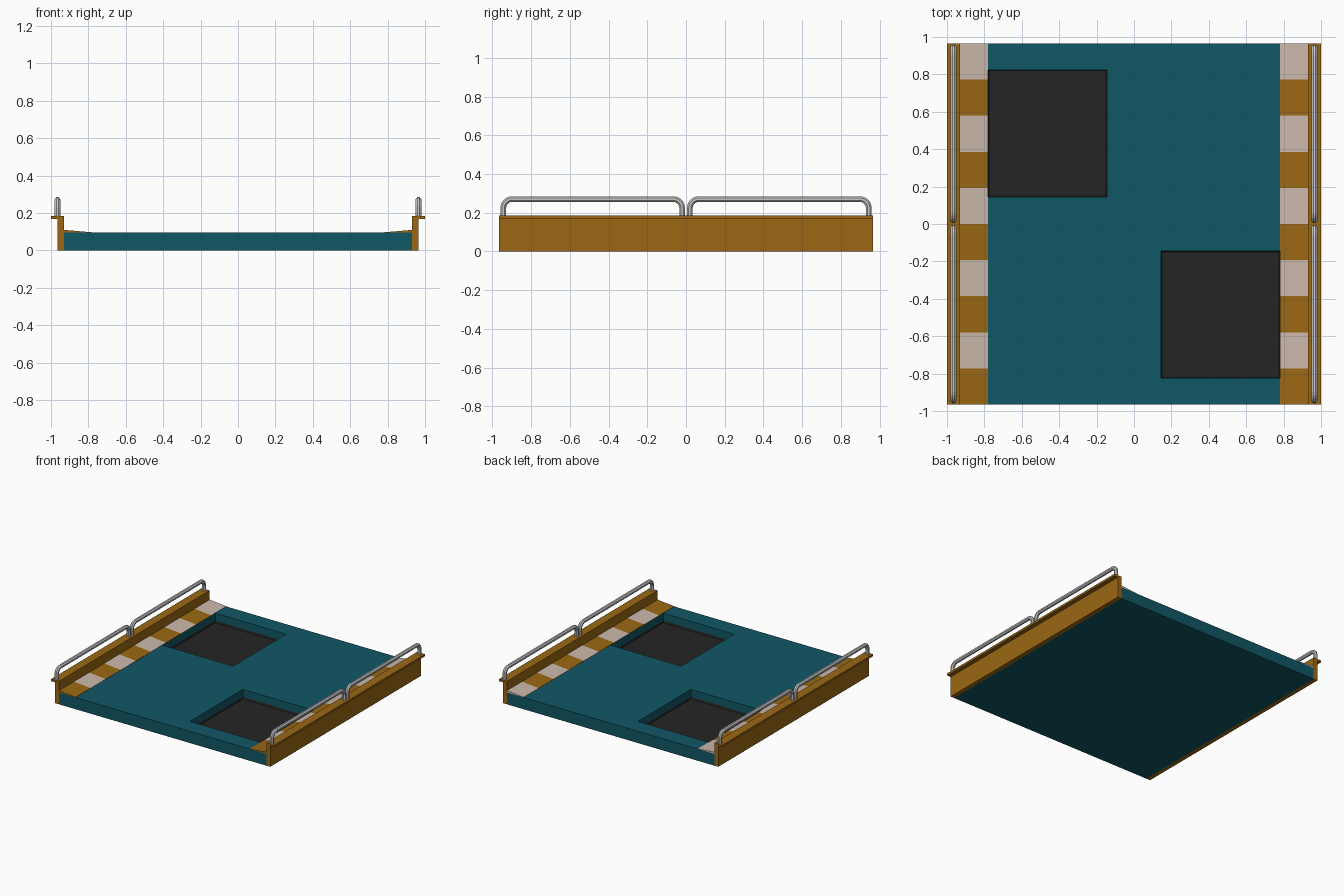
import bpy, bmesh, math

if "Cube" in bpy.data.objects:
    bpy.data.objects.remove(bpy.data.objects["Cube"])

HALF = 0.965      # half length along y
DECK_TOP = 0.095


def material(name, rgb):
    m = bpy.data.materials.new(name)
    m.diffuse_color = (*rgb, 1)
    m.use_nodes = True
    m.node_tree.nodes["Principled BSDF"].inputs["Base Color"].default_value = m.diffuse_color
    return m


TEAL = material("teal_paint", (0.005, 0.095, 0.13))
AMBER = material("amber_paint", (0.33, 0.137, 0.007))
PALE = material("pale_paint", (0.60, 0.48, 0.41))
DARK = material("dark_pad", (0.018, 0.018, 0.018))


def finish(bm, name, mat=None):
    bmesh.ops.recalc_face_normals(bm, faces=bm.faces)
    me = bpy.data.meshes.new(name)
    bm.to_mesh(me)
    bm.free()
    if mat:
        me.materials.append(mat)
    ob = bpy.data.objects.new(name, me)
    bpy.context.collection.objects.link(ob)
    return ob


def box_mesh(x0, x1, y0, y1, z0, z1):
    bm = bmesh.new()
    bmesh.ops.create_cube(bm, size=1)
    for v in bm.verts:
        v.co.x = x1 if v.co.x > 0 else x0
        v.co.y = y1 if v.co.y > 0 else y0
        v.co.z = z1 if v.co.z > 0 else z0
    return bm


def extrude_profile(name, profile, y0, y1, mat):
    """Closed x-z profile extruded along y."""
    bm = bmesh.new()
    a, b = [[bm.verts.new((x, y, z)) for x, z in profile] for y in (y0, y1)]
    bm.faces.new(a)
    bm.faces.new(b)
    n = len(profile)
    for i in range(n):
        j = (i + 1) % n
        bm.faces.new((a[i], a[j], b[j], b[i]))
    return finish(bm, name, mat)


def rail(name, x, y0, y1, z0=0.18, z1=0.27, r=0.016, bend=0.045, sides=8):
    """Round tube following an upside-down U in the y-z plane."""
    path = [(y0, z0, math.pi / 2)]                     # y, z, heading
    for cy, start in ((y0 + bend, math.pi), (y1 - bend, math.pi / 2)):
        for i in range(6):
            t = start - i / 5 * math.pi / 2
            path.append((cy + bend * math.cos(t), z1 - bend + bend * math.sin(t),
                         t - math.pi / 2))
    path.append((y1, z0, -math.pi / 2))
    bm = bmesh.new()
    rings = []
    for y, z, h in path:
        ring = []
        for k in range(sides):
            a = (k + 0.5) * 2 * math.pi / sides
            s = r * math.sin(a)
            ring.append(bm.verts.new((x + r * math.cos(a), y - s * math.sin(h),
                                      z + s * math.cos(h))))
        rings.append(ring)
    for p, q in zip(rings, rings[1:]):
        for k in range(sides):
            j = (k + 1) % sides
            bm.faces.new((p[k], p[j], q[j], q[k]))
    bm.faces.new(rings[0])
    bm.faces.new(rings[-1])
    return finish(bm, name)


# Deck with two square recesses
deck = finish(box_mesh(-0.93, 0.93, -HALF, HALF, 0, DECK_TOP), "deck", TEAL)
PIT_FLOOR, TRAY_TOP = 0.015, 0.035
for label, (x0, x1, y0, y1) in (("back_left", (-0.78, -0.145, 0.145, 0.823)),
                                ("front_right", (0.145, 0.78, -0.823, -0.145))):
    cutter = finish(box_mesh(x0, x1, y0, y1, PIT_FLOOR, 0.2), "cutter_" + label, TEAL)
    cutter.hide_render = True
    cutter.hide_set(True)
    cutter.display_type = 'WIRE'
    mod = deck.modifiers.new("recess", 'BOOLEAN')
    mod.operation = 'DIFFERENCE'
    mod.solver = 'EXACT'
    mod.object = cutter

    # Dark shallow tray lining the recess
    bm = box_mesh(x0, x1, y0, y1, PIT_FLOOR, TRAY_TOP)
    bm.normal_update()
    top = max(bm.faces, key=lambda f: f.calc_center_median().z)
    bmesh.ops.inset_region(bm, faces=[top], thickness=0.005)
    for v in top.verts:
        v.co.z = PIT_FLOOR + 0.004
    finish(bm, "tray_" + label, DARK)

for side, s in (("left", -1), ("right", 1)):
    # Side wall with an overhanging cap
    wall = [(0.93, 0), (0.965, 0), (0.965, 0.168), (1.0, 0.168), (1.0, 0.185), (0.93, 0.185)]
    extrude_profile("side_wall_" + side, [(s * x, z) for x, z in wall], -HALF, HALF, AMBER)

    # Sloped curb in alternating stripes
    curb = [(0.78, DECK_TOP), (0.93, DECK_TOP), (0.93, 0.11), (0.78, DECK_TOP + 0.002)]
    step = 2 * HALF / 10
    for i in range(10):
        y = -HALF + i * step
        extrude_profile(f"curb_{side}_{i}", [(s * x, z) for x, z in curb],
                        y, y + step, PALE if i % 2 else AMBER)

    # Two handrails per side
    rail("handrail_front_" + side, s * 0.965, -0.944, -0.02)
    rail("handrail_back_" + side, s * 0.965, 0.02, 0.944)
